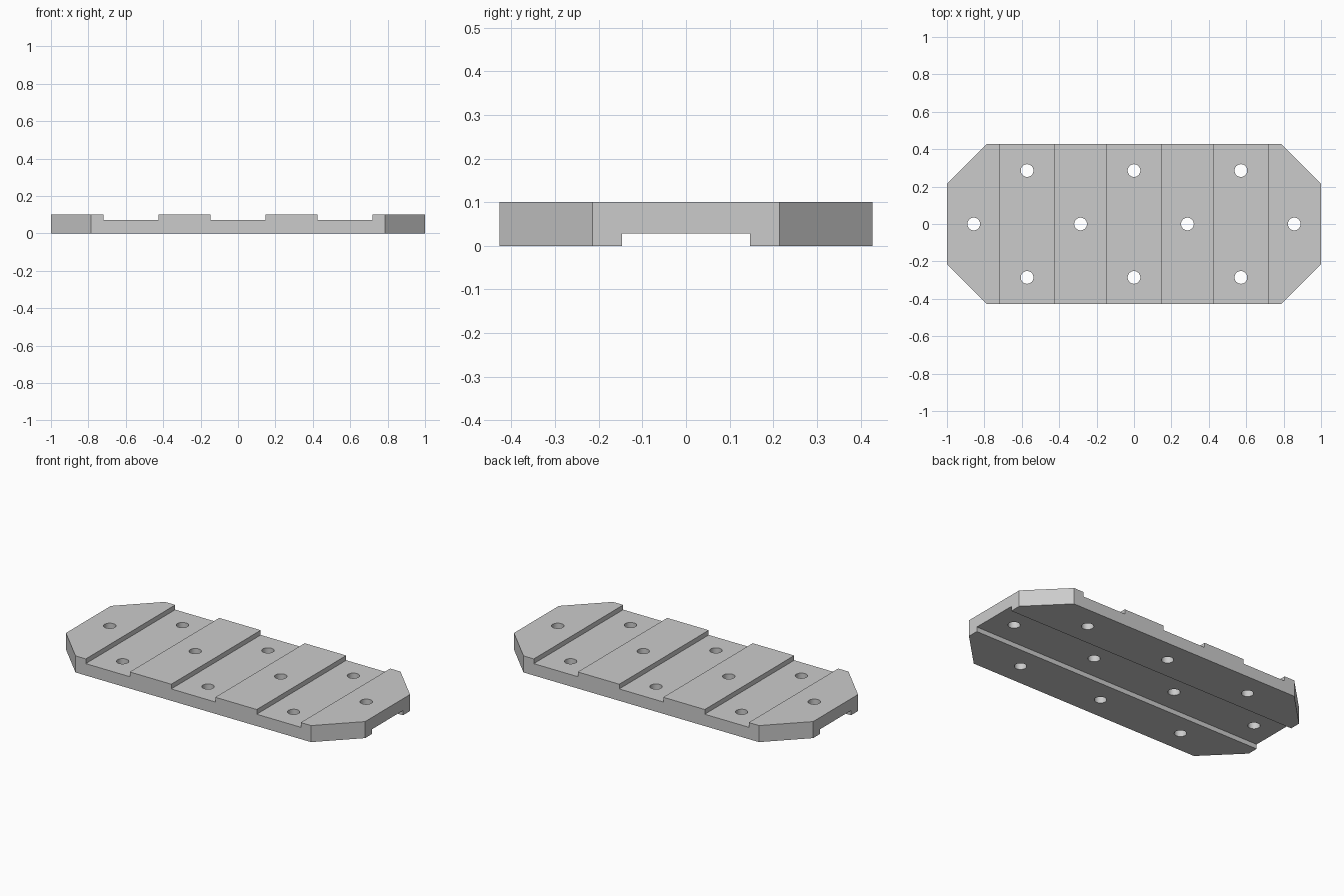
import bpy
import bmesh
from mathutils import Matrix

cube = bpy.data.objects.get("Cube")
if cube:
    bpy.data.objects.remove(cube)

HALF_X, HALF_Y, HEIGHT = 1.0, 0.427, 0.1
STEP = 0.02857          # groove depth, above and below
PITCH = 0.2857          # hole spacing
GROOVE = 0.147          # half width of each groove

grey = bpy.data.materials.new("plain grey")
grey.use_nodes = True
grey.diffuse_color = (0.6, 0.6, 0.6, 1)
grey.node_tree.nodes["Principled BSDF"].inputs["Base Color"].default_value = (0.6, 0.6, 0.6, 1)


def make_object(name, bm):
    bmesh.ops.recalc_face_normals(bm, faces=bm.faces)
    mesh = bpy.data.meshes.new(name)
    bm.to_mesh(mesh)
    bm.free()
    mesh.materials.append(grey)
    obj = bpy.data.objects.new(name, mesh)
    bpy.context.collection.objects.link(obj)
    return obj


def add_box(bm, x0, x1, y0, y1, z0, z1):
    centre = Matrix.Translation(((x0 + x1) / 2, (y0 + y1) / 2, (z0 + z1) / 2))
    size = Matrix.Diagonal((x1 - x0, y1 - y0, z1 - z0, 1))
    bmesh.ops.create_cube(bm, size=1, matrix=centre @ size)


# Plate with four clipped corners
bm = bmesh.new()
cx, cy = 0.787, 0.214
quarter = [(HALF_X, cy), (cx, HALF_Y)]
outline = quarter + [(-x, y) for x, y in reversed(quarter)]
outline += [(-x, -y) for x, y in outline]
face = bm.faces.new([bm.verts.new((x, y, 0)) for x, y in outline])
top = bmesh.ops.extrude_face_region(bm, geom=[face])["geom"]
bmesh.ops.translate(bm, vec=(0, 0, HEIGHT),
                    verts=[v for v in top if isinstance(v, bmesh.types.BMVert)])
plate = make_object("grooved_plate", bm)

# Three cross grooves on top and one long channel underneath
bm = bmesh.new()
for i in (-1, 0, 1):
    mid = i * 2 * PITCH
    add_box(bm, mid - GROOVE, mid + GROOVE, -1, 1, HEIGHT - STEP, 0.3)
add_box(bm, -2, 2, -GROOVE, GROOVE, -0.3, STEP)
groove_cutter = make_object("groove_cutter", bm)

# Staggered rows of round through holes
bm = bmesh.new()
rows = {-1: (-2, 0, 2), 0: (-3, -1, 1, 3), 1: (-2, 0, 2)}
for row, columns in rows.items():
    for col in columns:
        bmesh.ops.create_cone(bm, cap_ends=True, segments=32, radius1=0.034,
                              radius2=0.034, depth=1,
                              matrix=Matrix.Translation((col * PITCH, row * PITCH, 0)))
hole_cutter = make_object("hole_cutter", bm)

# Cut the plate, then drop the cutters
for cutter in (groove_cutter, hole_cutter):
    cutter.hide_render = True
    mod = plate.modifiers.new(cutter.name, "BOOLEAN")
    mod.operation = "DIFFERENCE"
    mod.solver = "EXACT"
    mod.object = cutter
depsgraph = bpy.context.evaluated_depsgraph_get()
cut_mesh = bpy.data.meshes.new_from_object(plate.evaluated_get(depsgraph))
plate.modifiers.clear()
plate.data = cut_mesh
for cutter in (groove_cutter, hole_cutter):
    bpy.data.objects.remove(cutter)

# Smooth hole walls, sharp edges elsewhere
bpy.ops.object.select_all(action="DESELECT")
plate.select_set(True)
bpy.context.view_layer.objects.active = plate
bpy.ops.object.shade_smooth_by_angle()
